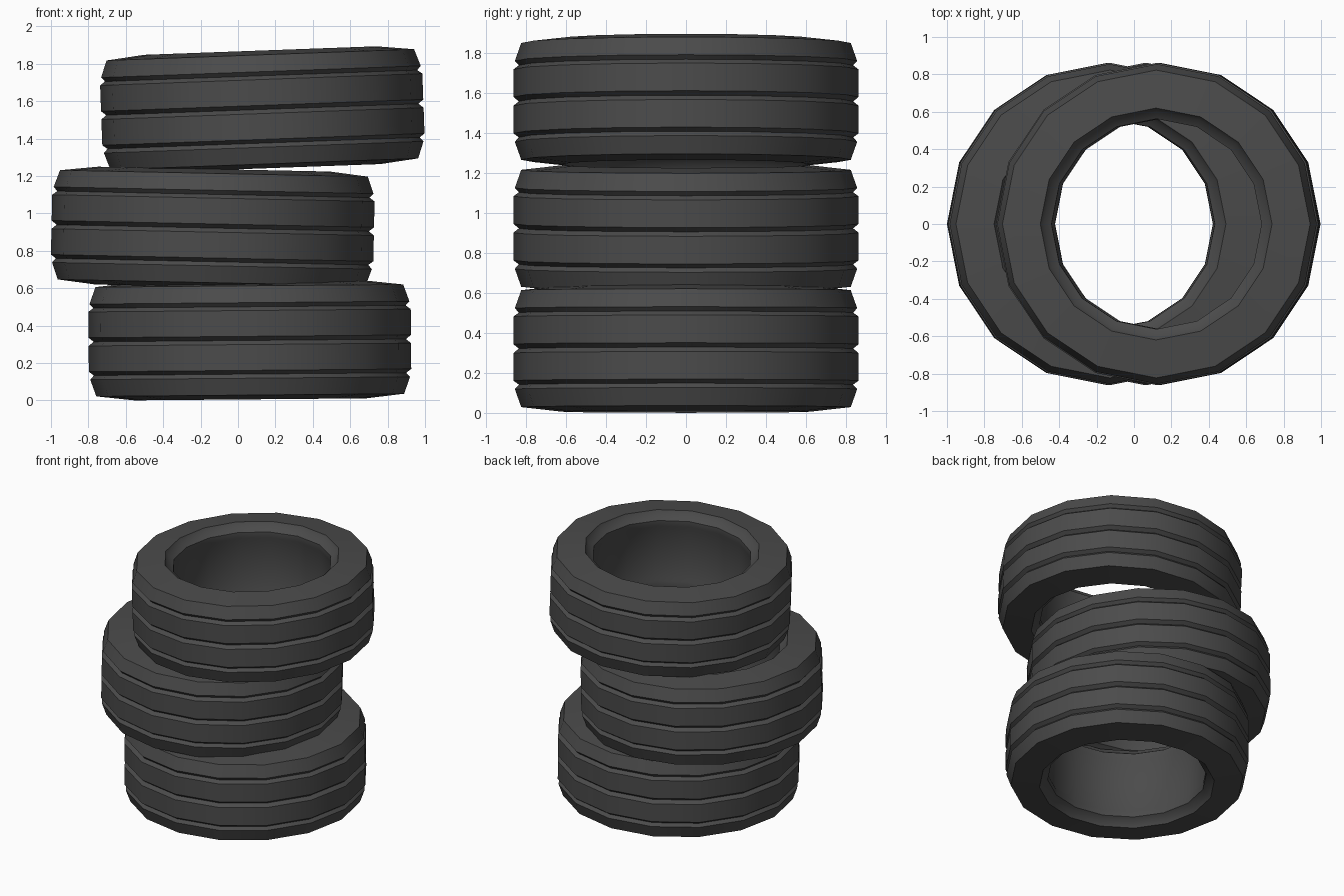
import bpy, bmesh
from math import radians, cos, sin, tau

if "Cube" in bpy.data.objects:
    bpy.data.objects.remove(bpy.data.objects["Cube"])

SIDES = 16

# Upper half of the tyre cross-section (radius, height), from tread to inner wall
HALF = [
    (0.862, 0.022), (0.862, 0.160), (0.835, 0.180), (0.855, 0.202),  # tread and groove
    (0.823, 0.292),                                                # shoulder corner
    (0.620, 0.315), (0.603, 0.285), (0.562, 0.258), (0.562, 0.215), # sidewall and bead
    (0.572, 0.190),                                                # inner wall
]
# Full closed loop: centre groove, upper half, mirrored lower half
PROFILE = [(0.835, 0.0)] + HALF + [(r, -z) for r, z in reversed(HALF)]


def tyre(name, x, z, tilt):
    """Lathe the closed cross-section around z, then place and tilt it."""
    bm = bmesh.new()
    rings = [[bm.verts.new((r * cos(tau * i / SIDES), r * sin(tau * i / SIDES), h))
              for r, h in PROFILE] for i in range(SIDES)]
    n = len(PROFILE)
    for i in range(SIDES):
        a, b = rings[i], rings[(i + 1) % SIDES]
        for j in range(n):
            k = (j + 1) % n
            bm.faces.new((a[j], b[j], b[k], a[k]))
    bmesh.ops.recalc_face_normals(bm, faces=bm.faces)
    mesh = bpy.data.meshes.new(name)
    bm.to_mesh(mesh)
    bm.free()
    obj = bpy.data.objects.new(name, mesh)
    bpy.context.collection.objects.link(obj)
    obj.location = (x, 0, z)
    obj.rotation_euler = (0, radians(-tilt), 0)
    mesh.materials.append(rubber)
    bpy.ops.object.select_all(action='DESELECT')
    obj.select_set(True)
    bpy.context.view_layer.objects.active = obj
    bpy.ops.object.shade_smooth_by_angle(angle=radians(40))
    return obj


# Dark rubber
rubber = bpy.data.materials.new("rubber")
rubber.diffuse_color = (0.07, 0.07, 0.07, 1)
rubber.use_nodes = True
rubber.node_tree.nodes["Principled BSDF"].inputs["Base Color"].default_value = rubber.diffuse_color

# Loose stack of three tyres
tyre("bottom_tyre", 0.063, 0.321, 0.5)
tyre("middle_tyre", -0.135, 0.922, -1.2)
tyre("top_tyre", 0.13, 1.556, 2.1)
